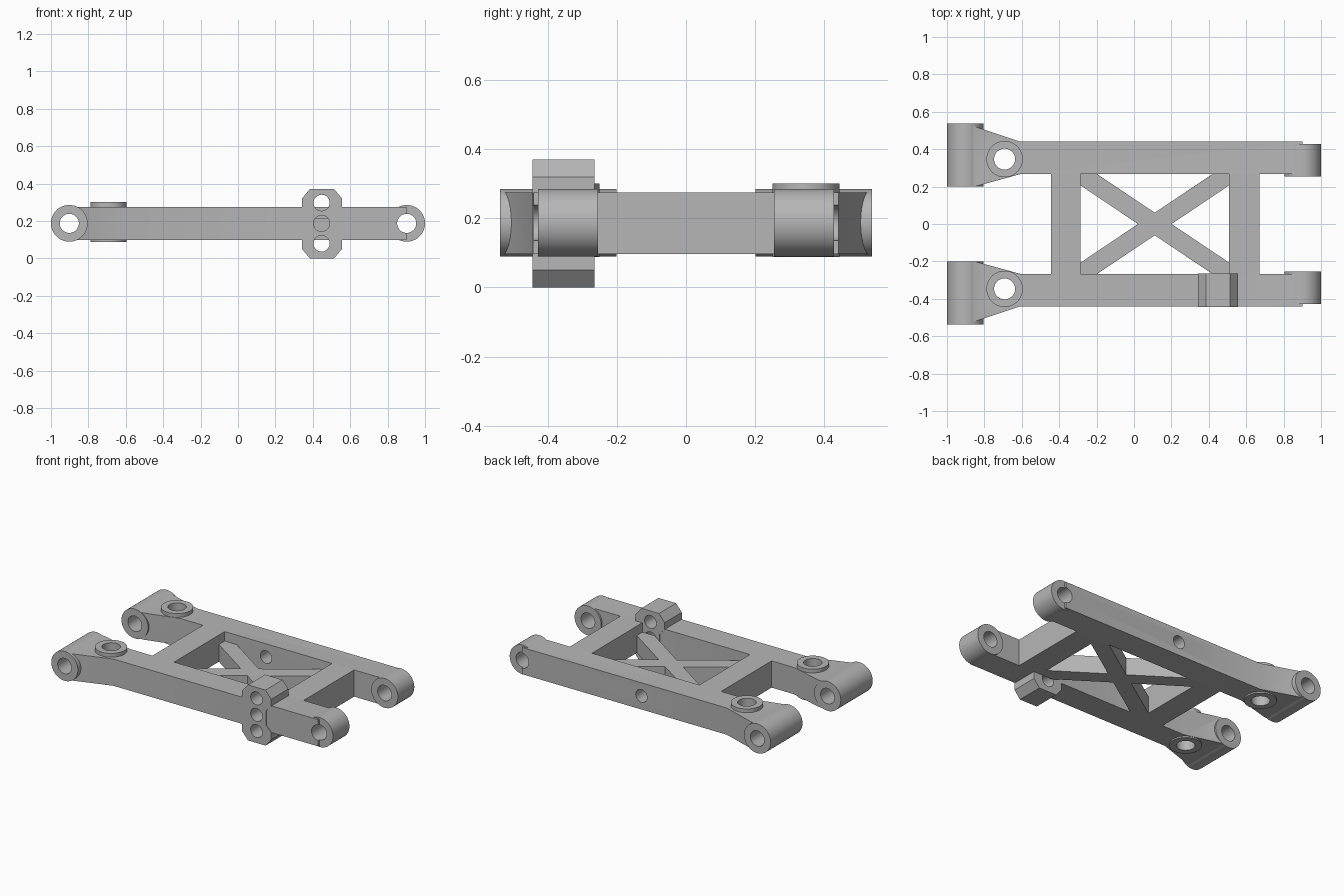
import bpy
import bmesh
import math
from mathutils import Matrix, Vector

old = bpy.data.objects.get("Cube")
if old:
    bpy.data.objects.remove(old, do_unlink=True)

grey = bpy.data.materials.new("plain_grey")
grey.use_nodes = True
grey.diffuse_color = (0.47, 0.47, 0.47, 1)
grey.node_tree.nodes["Principled BSDF"].inputs["Base Color"].default_value = (0.47, 0.47, 0.47, 1)

BOTTOM, TOP, MID = 0.097, 0.275, 0.187
IN, OUT = 0.266, 0.441            # inner and outer face of each rail
WIN_L, WIN_R = -0.285, 0.507      # window between the crossmembers


def make_object(name, bm):
    bmesh.ops.recalc_face_normals(bm, faces=bm.faces[:])
    mesh = bpy.data.meshes.new(name)
    bm.to_mesh(mesh)
    bm.free()
    mesh.materials.append(grey)
    obj = bpy.data.objects.new(name, mesh)
    bpy.context.collection.objects.link(obj)
    return obj


def prism(name, outline, low, high, axis="Z"):
    """Extrude a flat outline along z (x, y points) or along y (x, z points)."""
    def place(a, b, h):
        return (a, b, h) if axis == "Z" else (a, h, b)
    bm = bmesh.new()
    face = bm.faces.new([bm.verts.new(place(a, b, low)) for a, b in outline])
    geom = bmesh.ops.extrude_face_region(bm, geom=[face])["geom"]
    move = Vector(place(0, 0, high - low))
    bmesh.ops.translate(bm, vec=move, verts=[v for v in geom if isinstance(v, bmesh.types.BMVert)])
    return make_object(name, bm)


def box(name, x0, x1, y0, y1, z0, z1):
    return prism(name, [(x0, y0), (x1, y0), (x1, y1), (x0, y1)], z0, z1)


def cylinder(name, a, b, radius, low, high, axis="Z"):
    turns = [2 * math.pi * (i + 0.5) / 64 for i in range(64)]
    ring = [(a + radius * math.cos(t), b + radius * math.sin(t)) for t in turns]
    return prism(name, ring, low, high, axis)


def combine(base, added, cut):
    """Weld the added parts to the base, then bore the cutters out of it."""
    for operation, parts in (("UNION", added), ("DIFFERENCE", cut)):
        for part in parts:
            part.hide_render = True
            mod = base.modifiers.new(part.name, "BOOLEAN")
            mod.operation, mod.object, mod.solver = operation, part, "EXACT"
    bpy.context.view_layer.update()
    graph = bpy.context.evaluated_depsgraph_get()
    mesh = bpy.data.meshes.new_from_object(base.evaluated_get(graph))
    base.modifiers.clear()
    base.data = mesh
    for part in added + cut:
        bpy.data.objects.remove(part, do_unlink=True)


def build_rail(name, side):
    def span(a, b):
        return sorted((side * a, side * b))

    # Straight rail with a flared arm at the hinge end
    half = [(0.9, IN), (0.9, OUT), (-0.61, OUT), (-0.87, 0.527), (-0.9, 0.527),
            (-0.9, 0.203), (-0.84, 0.203), (-0.61, IN)]
    rail = prism(name, [(x, side * y) for x, y in half], BOTTOM, TOP)

    # Hinge barrels at both ends and the upright boss
    added = [
        cylinder("hinge_barrel", -0.902, MID, 0.098, *span(0.2015, 0.5375), axis="Y"),
        cylinder("hub_barrel", 0.902, MID, 0.098, *span(0.255, 0.428), axis="Y"),
        cylinder("upright_boss", -0.692, side * 0.347, 0.097, 0.088, 0.3),
    ]
    cut = [cylinder("boss_bore", -0.692, side * 0.347, 0.056, -0.1, 0.5)]
    for x in (-0.902, 0.902):
        cut.append(cylinder("hinge_bore", x, MID, 0.051, *span(0.1, 0.7), axis="Y"))

    if side < 0:
        # Three-hole mounting block with a narrow waist
        right = [(0.065, 0), (0.107, 0.05), (0.107, 0.097), (0.07, 0.135)]
        right += [(x, 2 * 0.185 - z) for x, z in reversed(right)]
        outline = [(0.449 + x, z) for x, z in right]
        outline += [(0.449 - x, z) for x, z in reversed(right)]
        added.append(prism("mount_block", outline, -0.444, -0.264, "Y"))
        for z in (0.079, MID, 0.297):
            cut.append(cylinder("mount_bore", 0.447, z, 0.043, -0.7, -0.1, "Y"))
    else:
        cut.append(cylinder("rail_bore", 0.02, MID, 0.042, 0.1, 0.7, "Y"))
    combine(rail, added, cut)
    return rail


parts = [build_rail("front_rail", -1), build_rail("rear_rail", 1)]

# Crossmembers joining the rails
parts.append(box("hinge_crossmember", -0.445, WIN_L, -IN, IN, BOTTOM, TOP))
parts.append(box("hub_crossmember", WIN_R, 0.67, -IN, IN, BOTTOM, TOP))

# Diagonal braces, trimmed to the window
centre = (WIN_L + WIN_R) / 2
brace_angle = math.atan2(IN, (WIN_R - WIN_L) / 2)
braces = []
for name, sign in (("cross_brace", 1), ("second_brace", -1)):
    brace = box(name, -0.6, 0.6, -0.05, 0.05, BOTTOM, 0.212)
    brace.data.transform(Matrix.Translation((centre, 0, 0)) @ Matrix.Rotation(sign * brace_angle, 4, "Z"))
    braces.append(brace)
combine(braces[0], braces[1:], [])
window = box("window_trim", WIN_L, WIN_R, -IN, IN, 0, 0.5)
trim = braces[0].modifiers.new("trim", "BOOLEAN")
trim.operation, trim.object, trim.solver = "INTERSECT", window, "EXACT"
combine(braces[0], [], [])
bpy.data.objects.remove(window, do_unlink=True)
parts.append(braces[0])

# Smooth the round surfaces and keep the edges crisp
bpy.ops.object.select_all(action="DESELECT")
for part in parts:
    part.select_set(True)
bpy.context.view_layer.objects.active = parts[0]
bpy.ops.object.shade_smooth_by_angle(angle=math.radians(30))
